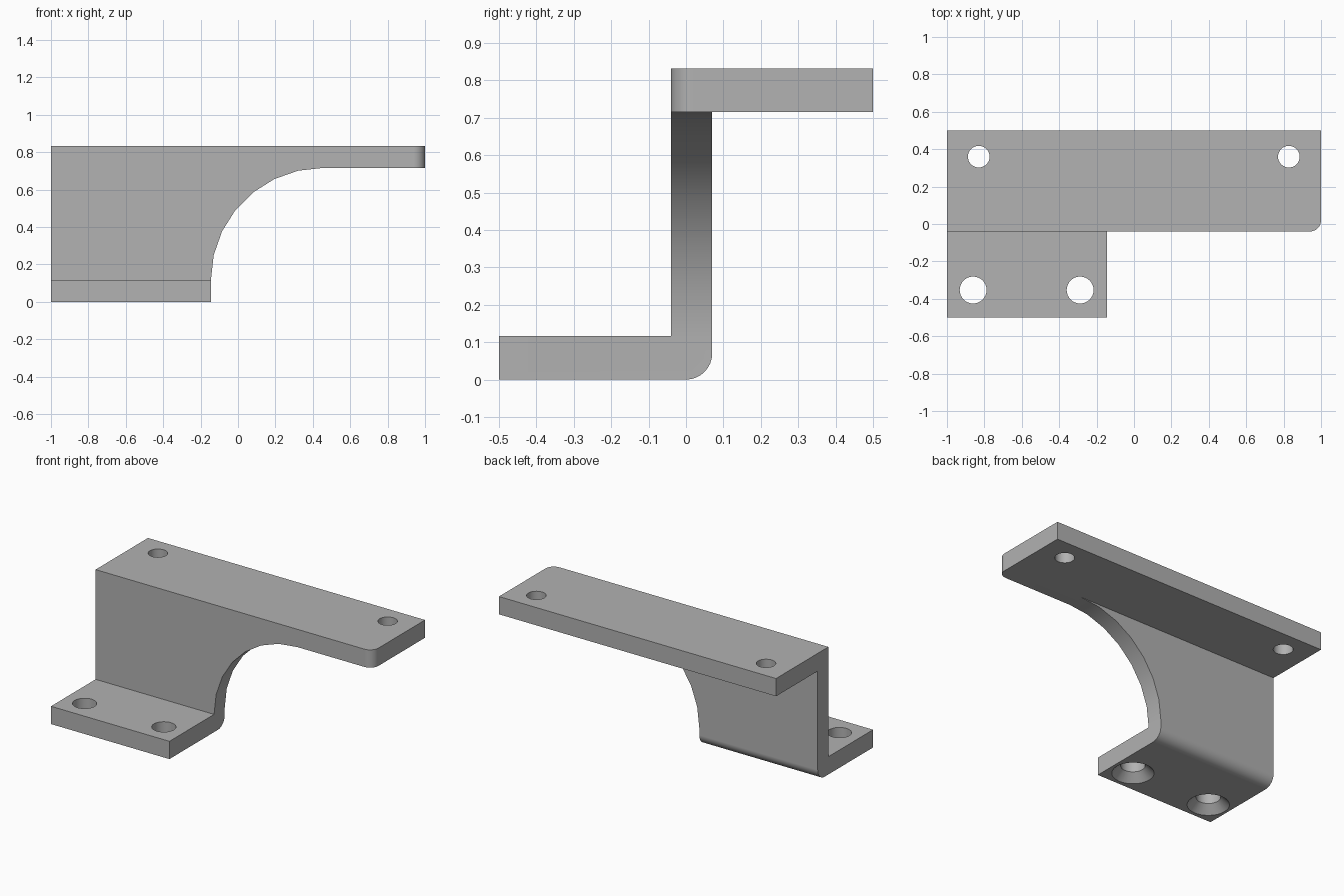
import bpy, bmesh
from math import sin, cos, pi, radians
from mathutils import Vector

cube = bpy.data.objects.get("Cube")
if cube:
    bpy.data.objects.remove(cube, do_unlink=True)

grey = bpy.data.materials.new("plain_grey")
grey.use_nodes = True
grey.diffuse_color = (0.445, 0.445, 0.445, 1)
grey.node_tree.nodes["Principled BSDF"].inputs["Base Color"].default_value = grey.diffuse_color


def add_object(name, bm):
    bmesh.ops.recalc_face_normals(bm, faces=bm.faces)
    mesh = bpy.data.meshes.new(name)
    bm.to_mesh(mesh)
    bm.free()
    mesh.materials.append(grey)
    obj = bpy.data.objects.new(name, mesh)
    bpy.context.collection.objects.link(obj)
    return obj


def prism(name, outline, axis, start, end):
    """Extrude a 2D outline along the x, y or z axis."""
    bm = bmesh.new()
    verts = []
    for p in outline:
        co = list(p)
        co.insert(axis, start)
        verts.append(bm.verts.new(co))
    face = bm.faces.new(verts)
    out = bmesh.ops.extrude_face_region(bm, geom=[face])["geom"]
    move = Vector((0, 0, 0))
    move[axis] = end - start
    bmesh.ops.translate(bm, vec=move, verts=[v for v in out if isinstance(v, bmesh.types.BMVert)])
    return add_object(name, bm)


def arc(cx, cy, r, a0, a1, steps):
    angles = [radians(a0 + (a1 - a0) * i / steps) for i in range(steps + 1)]
    return [(cx + r * cos(a), cy + r * sin(a)) for a in angles]


def lathe_cutter(name, x, y, profile, sides=32):
    """Closed round cutter from (radius, height) rings."""
    bm = bmesh.new()
    rings = [[bm.verts.new((x + r * cos(2 * pi * i / sides), y + r * sin(2 * pi * i / sides), z))
              for i in range(sides)] for r, z in profile]
    for low, high in zip(rings, rings[1:]):
        for i in range(sides):
            j = (i + 1) % sides
            bm.faces.new((low[i], low[j], high[j], high[i]))
    bm.faces.new(rings[0])
    bm.faces.new(rings[-1])
    return add_object(name, bm)


def cut(target, cutter):
    mod = target.modifiers.new("cut", "BOOLEAN")
    mod.operation = "DIFFERENCE"
    mod.solver = "EXACT"
    mod.object = cutter
    bpy.context.view_layer.objects.active = target
    bpy.ops.object.modifier_apply(modifier=mod.name)
    bpy.data.objects.remove(cutter, do_unlink=True)


TOP, SHELF, BASE = 0.832, 0.716, 0.116   # plate heights
WEB_FRONT, WEB_BACK = -0.04, 0.07
FOOT_END = -0.145
BEND, CORNER = 0.07, 0.06

# Z-shaped section with a rounded heel, run along the full length
section = [(-0.5, 0)] + arc(WEB_BACK - BEND, BEND, BEND, -90, 0, 8) + [
    (WEB_BACK, SHELF), (0.5, SHELF), (0.5, TOP),
    (WEB_FRONT, TOP), (WEB_FRONT, BASE), (-0.5, BASE)]
bracket = prism("bracket", section, 0, -1, 1)

# Foot end and curved sweep up to the shelf
radius = SHELF - BASE
sweep = [(FOOT_END, -0.1)] + arc(FOOT_END + radius, BASE, radius, 180, 90, 7) + [(1.1, SHELF), (1.1, -0.1)]
cut(bracket, prism("sweep_cutter", sweep, 1, -0.6, 0.2))

# Rounded shelf corner
corner = arc(1 - CORNER, WEB_FRONT + CORNER, CORNER, -90, 0, 8) + [(1.1, 0.02), (1.1, -0.1), (0.94, -0.1)]
cut(bracket, prism("corner_cutter", corner, 2, 0.6, 0.9))

# Shelf holes
for x in (-0.83, 0.828):
    cut(bracket, lathe_cutter("shelf_hole_cutter", x, 0.36, [(0.058, 0.6), (0.058, 0.9)]))

# Foot holes, countersunk from below
for x in (-0.86, -0.288):
    cut(bracket, lathe_cutter("foot_hole_cutter", x, -0.353,
                              [(0.175, -0.05), (0.072, 0.05), (0.072, 0.2)]))

# Smooth bends with crisp edges
bpy.ops.object.select_all(action="DESELECT")
bracket.select_set(True)
bpy.context.view_layer.objects.active = bracket
bpy.ops.object.shade_smooth_by_angle(angle=radians(30))
weighted = bracket.modifiers.new("weighted_normals", "WEIGHTED_NORMAL")
weighted.keep_sharp = True
